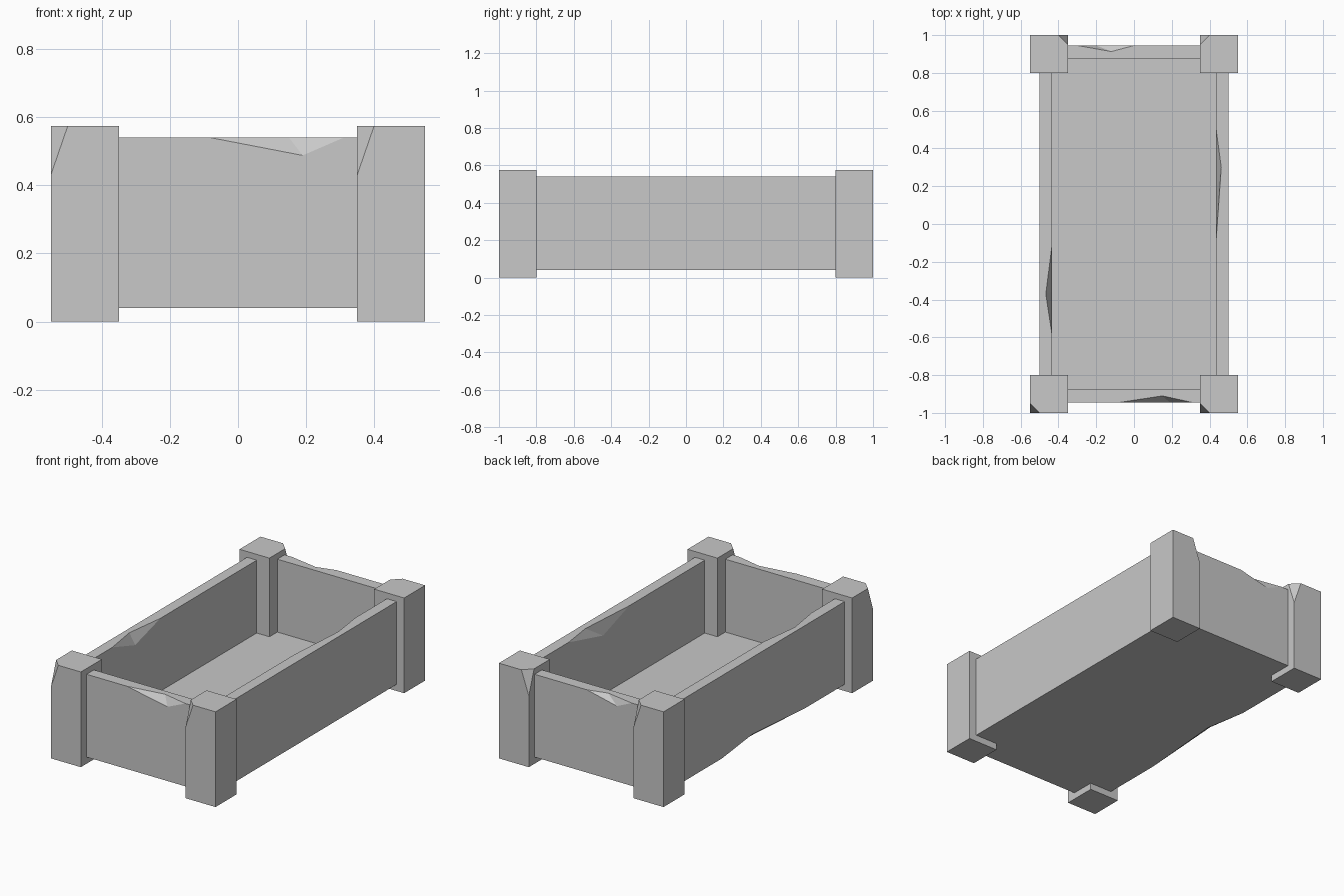
import bpy
import bmesh
from itertools import product
from mathutils import Vector

old = bpy.data.objects.get("Cube")
if old:
    bpy.data.objects.remove(old, do_unlink=True)

# One stone colour
GREY = (0.58, 0.58, 0.58, 1.0)
stone = bpy.data.materials.new("grey stone")
stone.use_nodes = True
stone.diffuse_color = GREY
stone.node_tree.nodes["Principled BSDF"].inputs["Base Color"].default_value = GREY


def hull(name, points):
    """Flat-faced convex solid around the points."""
    bm = bmesh.new()
    for p in points:
        bm.verts.new(p)
    bmesh.ops.convex_hull(bm, input=bm.verts[:])
    bmesh.ops.dissolve_limit(bm, angle_limit=0.01, verts=bm.verts[:], edges=bm.edges[:])
    bmesh.ops.recalc_face_normals(bm, faces=bm.faces[:])
    mesh = bpy.data.meshes.new(name)
    bm.to_mesh(mesh)
    bm.free()
    mesh.materials.append(stone)
    obj = bpy.data.objects.new(name, mesh)
    bpy.context.collection.objects.link(obj)
    return obj


def corners(x, y, z):
    return [Vector(p) for p in product(x, y, z)]


def chip(obj, a, b, c, d):
    """Break a notch out of edge a-b, reaching c on one face and d on the other."""
    a, b, c, d = map(Vector, (a, b, c, d))
    along = (b - a).normalized()
    inward = sum(((p - a) - along * (p - a).dot(along) for p in (c, d)), Vector())
    cutter = hull("chip_cutter", [a, b, c, d, (a + b) / 2 - inward * 0.3])
    cutter.hide_render = True
    mod = obj.modifiers.new("chip", 'BOOLEAN')
    mod.operation = 'DIFFERENCE'
    mod.solver = 'EXACT'
    mod.object = cutter
    bpy.context.view_layer.objects.active = obj
    bpy.ops.object.modifier_apply(modifier=mod.name)
    bpy.data.objects.remove(cutter, do_unlink=True)


def post(name, sx, sy, chip_x):
    """Corner post with one outer top corner broken off."""
    pts = corners((sx * 0.35, sx * 0.55), (sy * 0.8, sy), (0, H))
    tip = Vector((chip_x, sy, H))
    pts = [p for p in pts if (p - tip).length > 0.001]
    into = 0.05 if chip_x in (-0.55, 0.35) else -0.05
    pts += [tip + Vector((into, 0, 0)), tip + Vector((0, -sy * 0.05, 0)),
            tip - Vector((0, 0, 0.145))]
    hull(name, pts)


# Corner posts
H = 0.575
post("front_right_post", -1, -1, -0.55)
post("front_left_post", 1, -1, 0.35)
post("back_right_post", -1, 1, -0.35)
post("back_left_post", 1, 1, 0.35)

# Floor slab and walls
LOW, TOP = 0.04, 0.54
hull("floor", corners((-0.436, 0.436), (-0.876, 0.876), (LOW, 0.1)))
left = hull("left_wall", corners((0.435, 0.5), (-0.82, 0.82), (LOW, TOP)))
right = hull("right_wall", corners((-0.5, -0.435), (-0.82, 0.82), (LOW, TOP)))
front = hull("front_wall", corners((-0.37, 0.37), (-0.945, -0.875), (LOW, TOP)))
back = hull("back_wall", corners((-0.37, 0.37), (0.875, 0.945), (LOW, TOP)))

# Broken edges of the walls
chip(left, (0.435, -0.08, TOP), (0.435, 0.5, TOP), (0.462, 0.3, TOP), (0.435, 0.17, 0.455))
chip(right, (-0.435, -0.58, TOP), (-0.435, -0.12, TOP), (-0.467, -0.37, TOP), (-0.435, -0.36, 0.47))
chip(right, (-0.5, -0.43, LOW), (-0.5, 0.37, LOW), (-0.455, 0.11, LOW), (-0.5, 0.08, 0.075))
chip(front, (-0.08, -0.945, TOP), (0.31, -0.945, TOP), (0.15, -0.91, TOP), (0.19, -0.945, 0.488))
chip(back, (-0.3, 0.945, TOP), (0, 0.945, TOP), (-0.12, 0.913, TOP), (-0.2, 0.945, 0.495))
